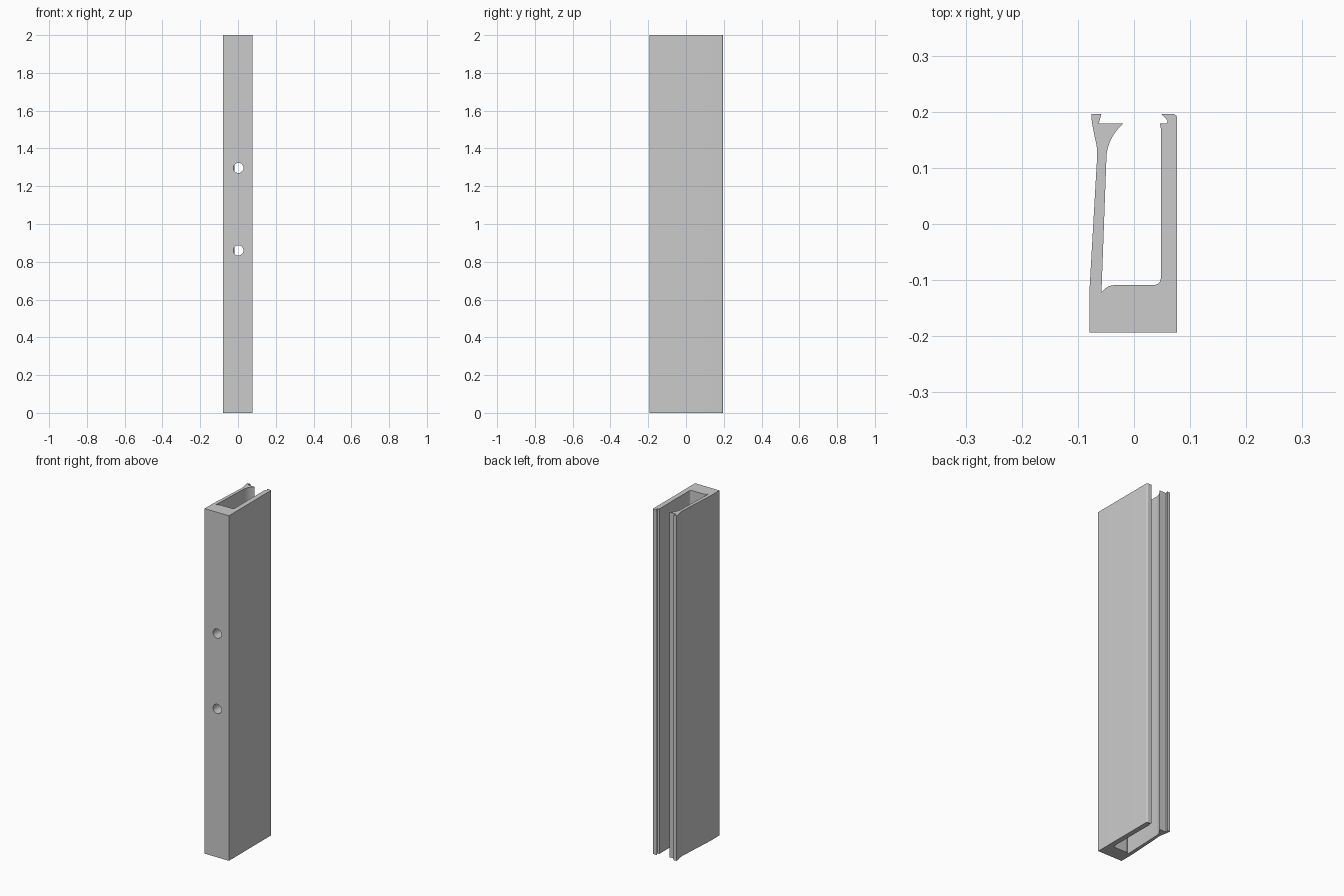
import bpy, bmesh, math
from mathutils import Vector

cube = bpy.data.objects.get("Cube")
if cube:
    bpy.data.objects.remove(cube, do_unlink=True)

HEIGHT = 2.0


def bend(start, corner, end, steps=6):
    """Rounded corner from start to end, pulled towards corner."""
    a, b, c = Vector(start), Vector(corner), Vector(end)
    ts = [i / steps for i in range(steps + 1)]
    return [a * (1 - t) ** 2 + b * 2 * t * (1 - t) + c * t * t for t in ts]


grey = bpy.data.materials.new("plain grey")
grey.use_nodes = True
colour = (0.6, 0.6, 0.6, 1)
grey.diffuse_color = colour
grey.node_tree.nodes["Principled BSDF"].inputs["Base Color"].default_value = colour

# Cross-section: thick base, straight wall with a lip, slim leaning wall with a hook
profile = [(-0.079, -0.193), (0.077, -0.193)]
profile += bend((0.077, 0.187), (0.077, 0.196), (0.068, 0.196))
profile += [(0.049, 0.196), (0.060, 0.184), (0.058, 0.179), (0.046, 0.179), (0.048, 0.170)]
profile += bend((0.048, -0.094), (0.048, -0.109), (0.033, -0.109))
profile += bend((-0.035, -0.109), (-0.048, -0.109), (-0.058, -0.122))
profile += bend((-0.049, 0.122), (-0.046, 0.155), (-0.019, 0.179), 10)
profile += [(-0.063, 0.179), (-0.058, 0.196), (-0.076, 0.196), (-0.075, 0.180)]
profile += bend((-0.067, 0.141), (-0.065, 0.132), (-0.066, 0.115), 4)
profile += [(-0.079, -0.112)]

# Extrude the cross-section into the channel
bm = bmesh.new()
face = bm.faces.new([bm.verts.new((p[0], p[1], 0)) for p in profile])
top = bmesh.ops.extrude_face_region(bm, geom=[face])["geom"]
bmesh.ops.translate(bm, vec=(0, 0, HEIGHT), verts=[v for v in top if isinstance(v, bmesh.types.BMVert)])
bmesh.ops.recalc_face_normals(bm, faces=bm.faces)
mesh = bpy.data.meshes.new("channel")
bm.to_mesh(mesh)
bm.free()
channel = bpy.data.objects.new("channel", mesh)
bpy.context.collection.objects.link(channel)
mesh.materials.append(grey)

# Two round screw holes through the base
for z in (0.86, 1.297):
    bpy.ops.mesh.primitive_cylinder_add(vertices=32, radius=0.027, depth=0.2,
                                        location=(0.002, -0.15, z), rotation=(math.pi / 2, 0, 0))
    cutter = bpy.context.object
    cutter.name = "hole_cutter"
    cutter.hide_render = True
    cutter.data.materials.append(grey)
    cut = channel.modifiers.new("screw_hole", 'BOOLEAN')
    cut.operation, cut.solver, cut.object = 'DIFFERENCE', 'EXACT', cutter
    bpy.context.view_layer.objects.active = channel
    bpy.ops.object.modifier_apply(modifier=cut.name)
    bpy.data.objects.remove(cutter, do_unlink=True)

# Smooth the rounded corners and keep the edges sharp
bpy.ops.object.select_all(action='DESELECT')
channel.select_set(True)
bpy.context.view_layer.objects.active = channel
bpy.ops.object.shade_smooth_by_angle(angle=math.radians(30))
